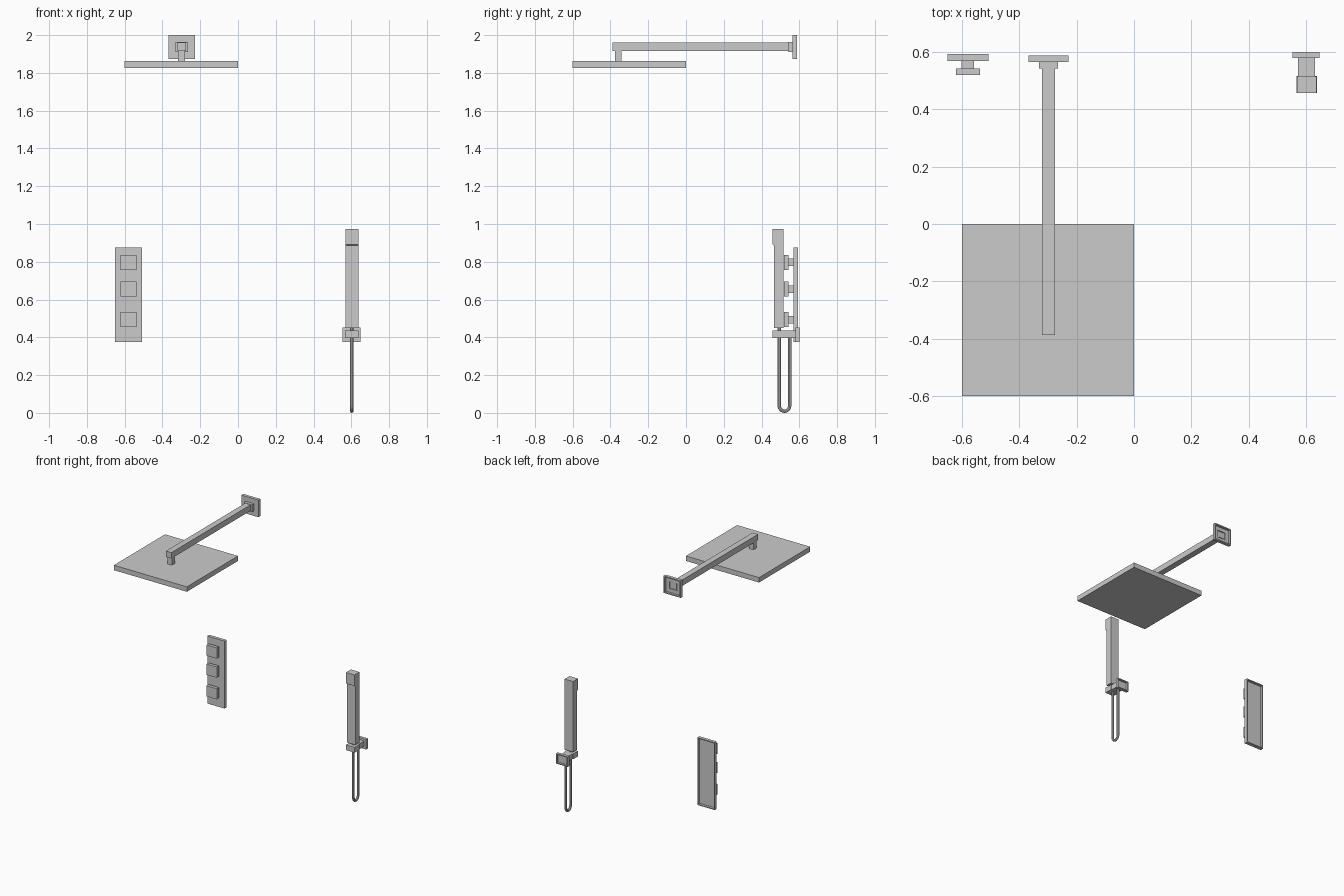
import bpy, bmesh, math

if "Cube" in bpy.data.objects:
    bpy.data.objects.remove(bpy.data.objects["Cube"])


def finish(name, bm):
    bmesh.ops.recalc_face_normals(bm, faces=bm.faces)
    me = bpy.data.meshes.new(name)
    bm.to_mesh(me)
    bm.free()
    ob = bpy.data.objects.new(name, me)
    bpy.context.collection.objects.link(ob)
    return ob


def box_mesh(x, y, z):
    bm = bmesh.new()
    bmesh.ops.create_cube(bm, size=1)
    for v in bm.verts:
        for i, (a, b) in enumerate((x, y, z)):
            v.co[i] = a if v.co[i] < 0 else b
    return bm


def box(name, x, y, z):
    return finish(name, box_mesh(x, y, z))


# Wall plate recessed from behind; an optional second pocket is the pipe bore
def wall_plate(name, x, y, z, rim, depth, bore=None):
    bm = box_mesh(x, y, z)
    back = max(bm.faces, key=lambda f: f.calc_center_median().y)
    steps = [(rim, depth)] + ([bore] if bore else [])
    for inset, push in steps:
        bmesh.ops.inset_region(bm, faces=[back], thickness=inset)
        back = bmesh.ops.extrude_discrete_faces(bm, faces=[back])["faces"][0]
        for v in back.verts:
            v.co.y -= push
    return finish(name, bm)


# Profile in the y-z plane, extruded along x
def extrude_x(name, profile, x0, x1):
    bm = bmesh.new()
    face = bm.faces.new([bm.verts.new((x0, y, z)) for y, z in profile])
    new = bmesh.ops.extrude_face_region(bm, geom=[face])["geom"]
    for v in new:
        if isinstance(v, bmesh.types.BMVert):
            v.co.x = x1
    return finish(name, bm)


# Overhead rain shower
box("rain_head", (-0.6, 0.0), (-0.6, 0.0), (1.825, 1.862))
box("head_drop_pipe", (-0.317, -0.28), (-0.376, -0.341), (1.862, 1.918))
box("overhead_arm", (-0.321, -0.276), (-0.388, 0.567), (1.917, 1.961))
wall_plate("arm_wall_plate", (-0.368, -0.228), (0.565, 0.588), (1.873, 2.0),
           0.012, 0.016, (0.04, 0.03))

# Mixer plate with three square knobs
wall_plate("mixer_plate", (-0.651, -0.508), (0.569, 0.593), (0.375, 0.876),
           0.01, 0.018)
for i, z in enumerate((0.797, 0.655, 0.494)):
    box(f"knob_neck_{i + 1}", (-0.601, -0.558), (0.541, 0.57), (z - 0.02, z + 0.02))
    box(f"knob_{i + 1}", (-0.621, -0.538), (0.519, 0.543), (z - 0.04, z + 0.04))

# Hand shower with its spray end stepping forward
extrude_x("hand_shower", [(0.515, 0.45), (0.515, 0.974), (0.457, 0.974),
                          (0.457, 0.892), (0.467, 0.886), (0.467, 0.45)],
          0.568, 0.637)

# Holder and its wall plate
box("holder_arm", (0.573, 0.632), (0.515, 0.585), (0.397, 0.436))
box("holder_cradle", (0.567, 0.638), (0.457, 0.516), (0.397, 0.436))
wall_plate("holder_wall_plate", (0.553, 0.648), (0.579, 0.6), (0.376, 0.451),
           0.01, 0.015)

# Looped hose
cu = bpy.data.curves.new("hose", "CURVE")
cu.dimensions = "3D"
cu.bevel_depth = 0.009
cu.bevel_resolution = 2
cu.use_fill_caps = True
r = 0.028
path = [(0.493, 0.455), (0.493, 0.04)]
path += [(0.521 - r * math.cos(a), 0.04 - 0.031 * math.sin(a))
         for a in (math.pi * k / 12 for k in range(1, 12))]
path += [(0.549, 0.04), (0.549, 0.41)]
sp = cu.splines.new("POLY")
sp.points.add(len(path) - 1)
for p, (y, z) in zip(sp.points, path):
    p.co = (0.603, y, z, 1)
hose = bpy.data.objects.new("hose", cu)
bpy.context.collection.objects.link(hose)
bpy.context.view_layer.objects.active = hose
hose.select_set(True)
bpy.ops.object.convert(target="MESH")
bpy.ops.object.shade_smooth_by_angle(angle=math.radians(40))
